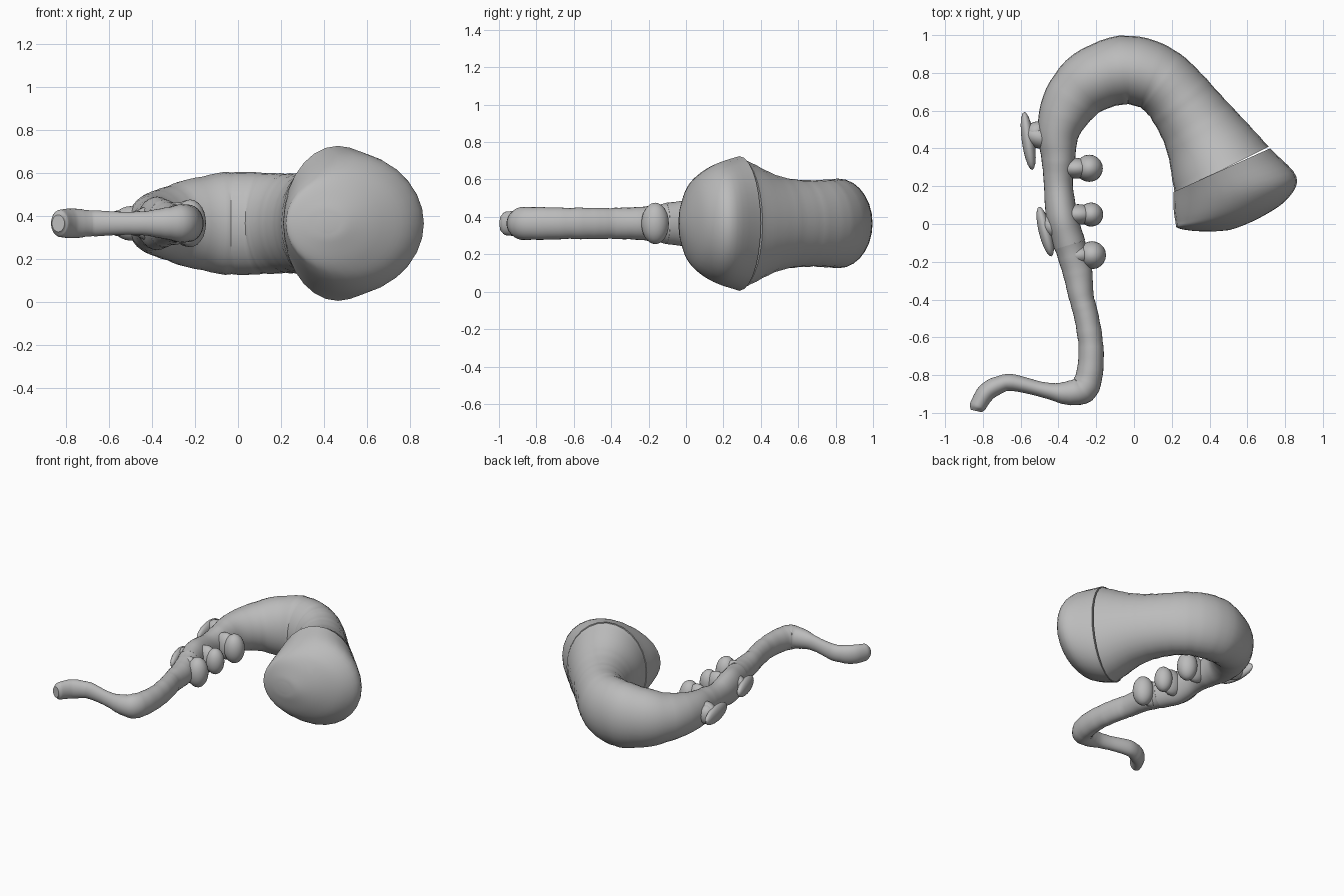
import bpy, bmesh, math, random
from mathutils import Vector, Matrix

random.seed(4)
old = bpy.data.objects.get("Cube")
if old:
    bpy.data.objects.remove(old, do_unlink=True)

MID = 0.365
SIDES = 28
STEPS = 5

grey = bpy.data.materials.new("plain grey")
grey.use_nodes = True
colour = (0.5, 0.5, 0.5, 1)
grey.diffuse_color = colour
grey.node_tree.nodes["Principled BSDF"].inputs["Base Color"].default_value = colour


def finish(name, bm):
    bmesh.ops.recalc_face_normals(bm, faces=bm.faces)
    mesh = bpy.data.meshes.new(name)
    bm.to_mesh(mesh)
    bm.free()
    mesh.materials.append(grey)
    obj = bpy.data.objects.new(name, mesh)
    bpy.context.collection.objects.link(obj)
    bpy.ops.object.select_all(action="DESELECT")
    obj.select_set(True)
    bpy.context.view_layer.objects.active = obj
    bpy.ops.object.shade_smooth_by_angle(angle=math.radians(35))


def spline(stations):
    """Catmull-Rom resampling of a list of equal-length tuples."""
    pts = [Vector(s) for s in stations]
    pts = [pts[0] * 2 - pts[1]] + pts + [pts[-1] * 2 - pts[-2]]
    out = []
    for a, b, c, d in zip(pts, pts[1:], pts[2:], pts[3:]):
        for i in range(STEPS):
            t = i / STEPS
            out.append((b * 2 + (c - a) * t + (a * 2 - b * 5 + c * 4 - d) * t**2
                        + (b * 3 - a - c * 3 + d) * t**3) / 2)
    return out + [pts[-2]]


def loft(name, sections):
    """Skin upright ellipses given as centre, sideways half axis and half height."""
    bm = bmesh.new()
    rings = []
    for centre, side, height in sections:
        ring = []
        for j in range(SIDES):
            a = math.tau * j / SIDES
            up = Vector((0, 0, math.sin(a) * height))
            ring.append(bm.verts.new(centre + side * math.cos(a) + up))
        rings.append(ring)
    for r, s in zip(rings, rings[1:]):
        for j in range(SIDES):
            n = (j + 1) % SIDES
            bm.faces.new((r[j], r[n], s[n], s[j]))
    bm.faces.new(rings[0])
    bm.faces.new(rings[-1])
    finish(name, bm)


def tube(name, stations, wrinkle):
    """Sweep x, y, half width, half height along a path, with slightly uneven rings."""
    path = spline(stations)
    sections = []
    for i, p in enumerate(path):
        ahead = path[min(i + 2, len(path) - 1)] - path[max(i - 2, 0)]
        side = Vector((-ahead[1], ahead[0], 0)).normalized()
        k = 1 - random.random() * wrinkle
        sections.append((Vector((p[0], p[1], MID)), side * p[2] * k, p[3] * k))
    loft(name, sections)


def fan(name, spans):
    """Skin rings given by their right edge, left edge and half height."""
    sections = []
    for p in spline(spans):
        a, b = Vector((p[0], p[1], MID)), Vector((p[2], p[3], MID))
        sections.append(((a + b) / 2, (b - a) / 2, p[4]))
    loft(name, sections)


def lump(name, centre, size, turn=0):
    bm = bmesh.new()
    bmesh.ops.create_icosphere(bm, subdivisions=3, radius=1)
    place = (Matrix.Translation((*centre, MID)) @ Matrix.Rotation(math.radians(turn), 4, "Z")
             @ Matrix.Diagonal((*size, 1)))
    bmesh.ops.transform(bm, matrix=place, verts=bm.verts)
    finish(name, bm)


# Thin tail, from its tip to the knobbly neck
tail = [
    (-.835, -.99, .03, .04), (-.825, -.96, .045, .065), (-.78, -.89, .05, .07),
    (-.71, -.85, .048, .065), (-.64, -.84, .045, .06), (-.47, -.88, .042, .055),
    (-.36, -.895, .062, .07), (-.27, -.875, .078, .09), (-.235, -.79, .072, .09),
    (-.228, -.65, .067, .085), (-.25, -.5, .066, .085), (-.28, -.38, .068, .085),
    (-.3, -.25, .08, .09), (-.34, -.11, .085, .11),
]
# Neck, swelling arch and wide bell
body = [
    (-.34, -.11, .085, .11), (-.38, .03, .085, .125), (-.4, .2, .078, .1),
    (-.4, .34, .09, .115), (-.4, .49, .115, .14), (-.34, .64, .148, .165),
    (-.23, .755, .17, .205), (-.06, .815, .184, .24), (.08, .79, .18, .238),
    (.18, .725, .178, .235), (.28, .605, .19, .237), (.38, .45, .225, .27),
    (.465, .285, .285, .36),
]
# Blunt lopsided front of the bell
cap = [
    (.21, .17, .72, .4, .36), (.21, .08, .86, .25, .32), (.22, .01, .81, .13, .26),
    (.23, -.02, .67, .035, .19), (.3, -.035, .53, -.025, .09), (.38, -.04, .45, -.038, .03),
]
tube("tail", tail, .05)
tube("arched_body", body, .025)
fan("bell_front", cap)

# Rounded knobs on the inner side of the neck, each on a short stalk
for i, (x, y, r) in enumerate([(-.237, .295, .072), (-.227, .05, .064), (-.222, -.165, .074)]):
    lump(f"knob_{i + 1}", (x, y), (r, r, r * 1.5))
    lump(f"knob_stalk_{i + 1}", (x - .07, y), (.09, .055, .1))

# Slender pods along the outer side of the neck
for i, (x, y, length, turn) in enumerate([(-.56, .44, .155, 8), (-.47, -.04, .135, 14)]):
    lump(f"pod_{i + 1}", (x, y), (.034, length, .06), turn)
    lump(f"pod_stalk_{i + 1}", (x + .06, y + .02), (.09, .06, .08), -20)
    lump(f"pod_bulge_{i + 1}", (x + .04, y + .05), (.06, .05, .07), 35)
